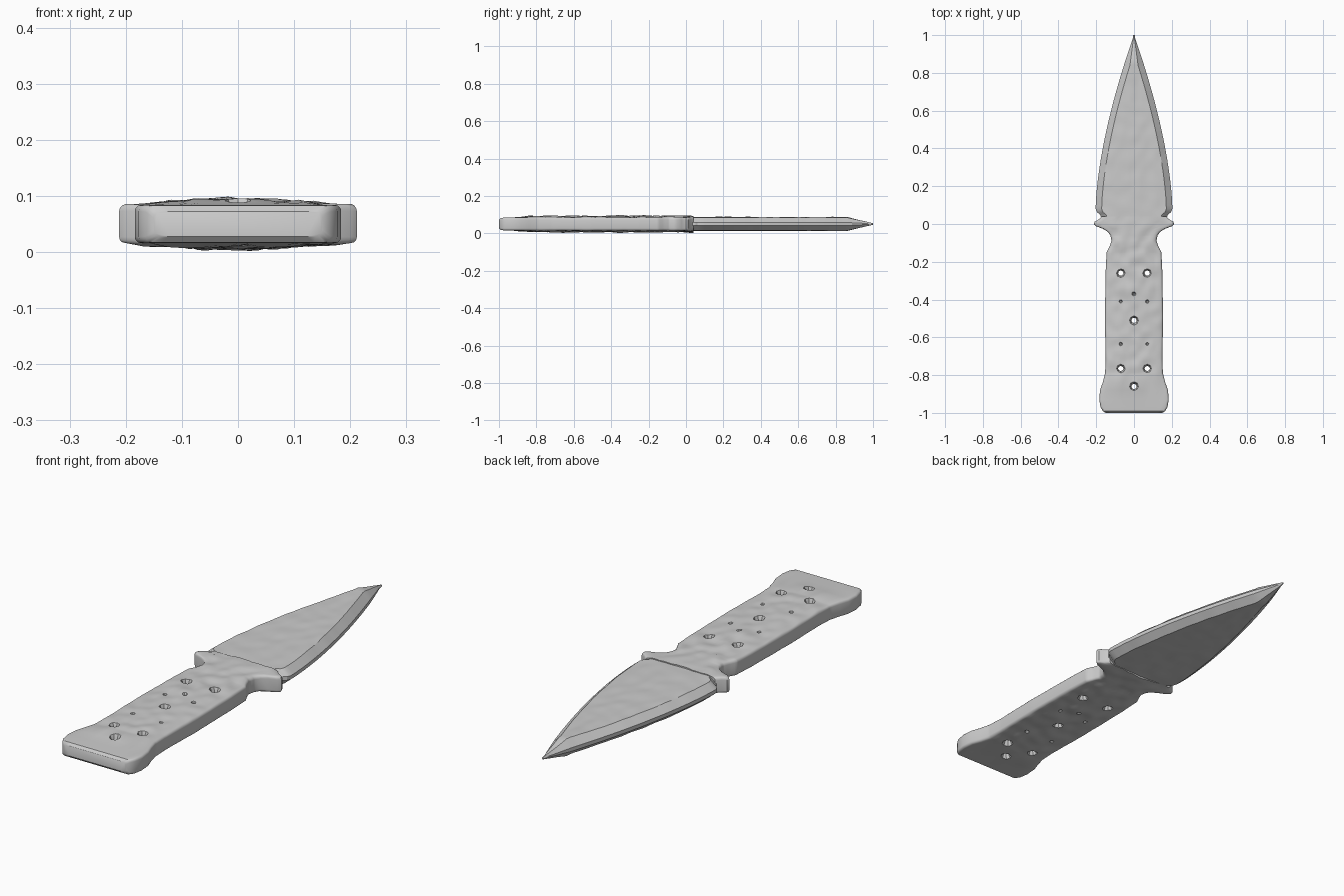
import bpy, bmesh, math
from mathutils import Vector, noise

cube = bpy.data.objects.get("Cube")
if cube:
    bpy.data.objects.remove(cube, do_unlink=True)

MID = 0.05      # height of the flat centre plane
EDGE = 0.034    # half thickness at the rim

grey = bpy.data.materials.new("grey metal")
grey.use_nodes = True
grey.diffuse_color = (0.6, 0.6, 0.6, 1)
grey.node_tree.nodes["Principled BSDF"].inputs["Base Color"].default_value = (0.6, 0.6, 0.6, 1)


def loft(bm, rings):
    """Skin a list of equal rings and cap both ends."""
    rows = [[bm.verts.new(p) for p in ring] for ring in rings]
    for a, b in zip(rows, rows[1:]):
        for i in range(len(a)):
            j = (i + 1) % len(a)
            bm.faces.new((a[i], a[j], b[j], b[i]))
    bm.faces.new(rows[0])
    bm.faces.new(rows[-1][::-1])


def make_object(name, bm):
    bmesh.ops.recalc_face_normals(bm, faces=bm.faces)
    mesh = bpy.data.meshes.new(name)
    bm.to_mesh(mesh)
    bm.free()
    mesh.materials.append(grey)
    obj = bpy.data.objects.new(name, mesh)
    bpy.context.collection.objects.link(obj)
    return obj


def lerp_profile(points, y):
    """Half width at y along a list of (y, half width)."""
    for (y0, w0), (y1, w1) in zip(points, points[1:]):
        if y <= y1:
            return w0 + (w1 - w0) * (y - y0) / (y1 - y0)
    return points[-1][1]


def section(y, hw, h, rx, rz, steps, crown, rough):
    """Flat cross-section with shaped rims, a slight crown and a worn surface."""
    rx, rz = min(rx, hw * 0.6), min(rz, h * 0.9)
    arc = [(hw - rx + rx * math.sin(a), h - rz + rz * math.cos(a))
           for a in (math.pi / 2 * k / steps for k in range(steps + 1))]
    flat = [((hw - rx) * (k / 8 - 1), h) for k in range(1, 16)]
    top = [(-x, z) for x, z in arc[::-1]] + flat + arc
    ring = []
    for side, pts in ((1, top), (-1, top[::-1])):
        for x, z in pts:
            bulge = 1 - (x / hw) ** 2
            bump = rough * noise.noise(Vector((x * 22, y * 16, side * 5)))
            z += crown * bulge + bump * min(1, bulge * 3)
            ring.append((x, y, MID + side * z))
    return ring


def finish(obj, angle):
    bpy.ops.object.select_all(action='DESELECT')
    obj.select_set(True)
    bpy.context.view_layer.objects.active = obj
    bpy.ops.object.shade_smooth_by_angle(angle=math.radians(angle))


# Handle with flared pommel and winged guard
outline = [(-1, 0.15), (-0.99, 0.165), (-0.97, 0.177), (-0.93, 0.184), (-0.88, 0.18),
           (-0.84, 0.166), (-0.79, 0.153), (-0.72, 0.15), (-0.5, 0.154), (-0.25, 0.15),
           (-0.15, 0.145), (-0.12, 0.13), (-0.09, 0.119), (-0.06, 0.125), (-0.04, 0.14),
           (-0.025, 0.165), (-0.012, 0.2), (0, 0.212), (0.012, 0.208), (0.022, 0.19),
           (0.04, 0.17)]
ys = sorted({round(-0.8 + 0.015 * k, 3) for k in range(50)} | {y for y, w in outline})
rings = []
for y in ys:
    fade = max(0, min(1, (y + 0.94) / 0.12))
    h = EDGE - 0.012 * max(0, 1 - (y + 1) / 0.015) ** 2
    rings.append(section(y, lerp_profile(outline, y), h, 0.011, 0.011, 3,
                         0.009 * fade, 0.008 * fade))
bm = bmesh.new()
loft(bm, rings)
handle = make_object("handle_and_guard", bm)

# Funnel holes through the grip and small pits on both faces
holes = [(-0.07, -0.26), (0.07, -0.26), (0, -0.51), (-0.07, -0.765), (0.07, -0.765), (0, -0.86)]
pits = [(0, -0.37), (-0.07, -0.41), (0.07, -0.41), (-0.07, -0.635), (0.07, -0.635)]


def circle(x, y, z, r):
    return [(x + r * math.cos(k * math.pi / 4), y + r * math.sin(k * math.pi / 4), z)
            for k in range(8)]


bm = bmesh.new()
for x, y in holes:
    loft(bm, [circle(x, y, z, r) for z, r in
              ((-0.02, 0.036), (0.03, 0.014), (0.07, 0.014), (0.12, 0.036))])
for x, y in pits:
    for s in (1, -1):
        loft(bm, [circle(x, y, MID + s * z, r) for z, r in ((0.028, 0.004), (0.06, 0.018))])
cutter = make_object("hole_cutter", bm)
cutter.hide_render = True
mod = handle.modifiers.new("holes", 'BOOLEAN')
mod.operation = 'DIFFERENCE'
mod.solver = 'EXACT'
mod.object = cutter
bpy.context.view_layer.objects.active = handle
bpy.ops.object.modifier_apply(modifier=mod.name)
bpy.data.objects.remove(cutter, do_unlink=True)
finish(handle, 40)

# Leaf-shaped blade with notched shoulders and bevelled edges
shoulder = [(0, 0.17), (0.03, 0.172), (0.05, 0.18), (0.062, 0.196), (0.08, 0.203)]
rings = []
for y, w in shoulder:
    rings.append(section(y, w, EDGE, 0.032, 0.026, 1, 0.003, 0.003))
for k in range(1, 47):
    t = k / 46
    y = 0.08 + 0.92 * t
    w = max(0.004, 0.203 * (1 - t ** 1.6))
    taper = max(0, (y - 0.86) / 0.14)
    h = EDGE - 0.03 * taper
    rings.append(section(y, w, h, 0.032, h * 0.76, 1, 0.003 * (1 - taper), 0.003 * (1 - taper)))
bm = bmesh.new()
loft(bm, rings)
finish(make_object("blade", bm), 30)
